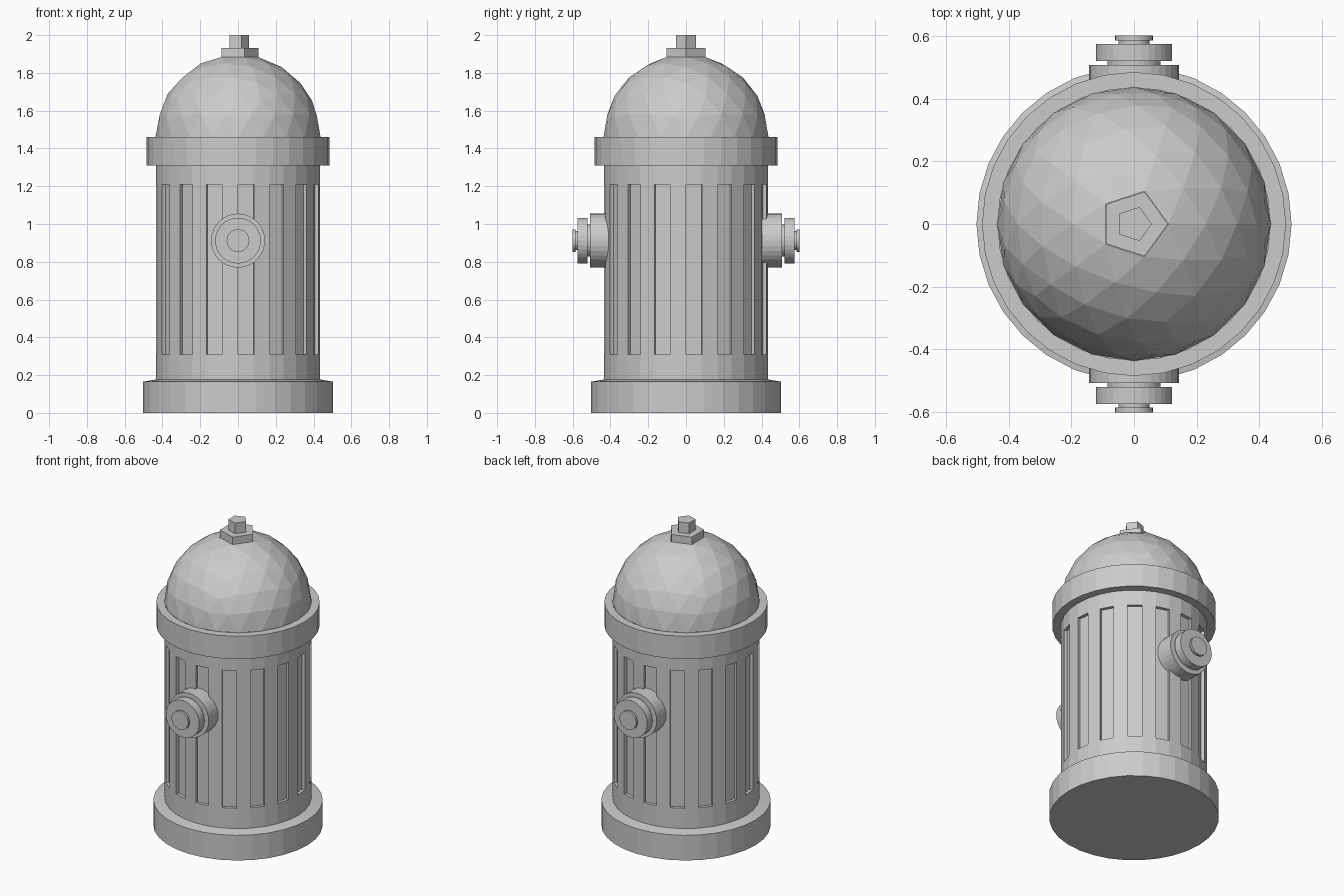
import bpy, bmesh
from math import cos, sin, pi

if "Cube" in bpy.data.objects:
    bpy.data.objects.remove(bpy.data.objects["Cube"])


def make_object(name, bm):
    mesh = bpy.data.meshes.new(name)
    bm.to_mesh(mesh)
    bm.free()
    obj = bpy.data.objects.new(name, mesh)
    bpy.context.collection.objects.link(obj)
    return obj


def lathe(profile, sides):
    """Revolve (radius, height) points about z; radius 0 caps the end with one n-gon."""
    bm = bmesh.new()
    rings = [[bm.verts.new((r * cos(2 * pi * i / sides), r * sin(2 * pi * i / sides), z))
              for i in range(sides)] for r, z in profile if r > 0]
    for low, high in zip(rings, rings[1:]):
        for i in range(sides):
            j = (i + 1) % sides
            bm.faces.new((low[i], low[j], high[j], high[i]))
    if profile[0][0] == 0:
        bm.faces.new(rings[0][::-1])
    if profile[-1][0] == 0:
        bm.faces.new(rings[-1])
    bm.normal_update()
    return bm


# Barrel with base flange and collar
BODY = 0.435
bm = lathe([(0, 0), (0.503, 0), (0.503, 0.165), (BODY, 0.177), (BODY, 0.31), (BODY, 1.21),
            (BODY, 1.31), (0.485, 1.31), (0.485, 1.46), (BODY, 1.46)], 32)

# Recessed flutes on every other side of the barrel
tall = [f for f in bm.faces
        if len(f.verts) == 4 and abs(f.calc_center_median().z - 0.76) < 0.01]
flutes = bmesh.ops.extrude_discrete_faces(bm, faces=tall[::2])["faces"]
bm.normal_update()
for f in flutes:
    bmesh.ops.translate(bm, verts=f.verts[:], vec=f.normal * -0.02)
make_object("barrel", bm)

# Faceted bonnet: upper half of an icosphere, open where the nut sits
DOME_R, DOME_Z = 0.437, 1.46
bm = bmesh.new()
bmesh.ops.create_icosphere(bm, subdivisions=3, radius=DOME_R)
bmesh.ops.delete(bm, geom=[v for v in bm.verts if v.co.z < -0.001 or v.co.z > DOME_R - 0.001],
                 context='VERTS')
bmesh.ops.translate(bm, verts=bm.verts[:], vec=(0, 0, DOME_Z))
make_object("bonnet", bm)

# Five-sided operating nut
make_object("operating_nut", lathe(
    [(0.108, 1.88), (0.108, 1.931), (0.057, 1.931), (0.057, 2.0), (0, 2.0)], 5))

# Stepped hose outlets at front and back
outlet = [(0.143, 0.39), (0.143, 0.507), (0.085, 0.507), (0.085, 0.521), (0.121, 0.521),
          (0.121, 0.574), (0.05, 0.574), (0.05, 0.586), (0.06, 0.586), (0.06, 0.602), (0, 0.602)]
for name, turn in (("front_outlet", pi / 2), ("back_outlet", -pi / 2)):
    obj = make_object(name, lathe(outlet, 32))
    obj.location.z = 0.912
    obj.rotation_euler.x = turn
